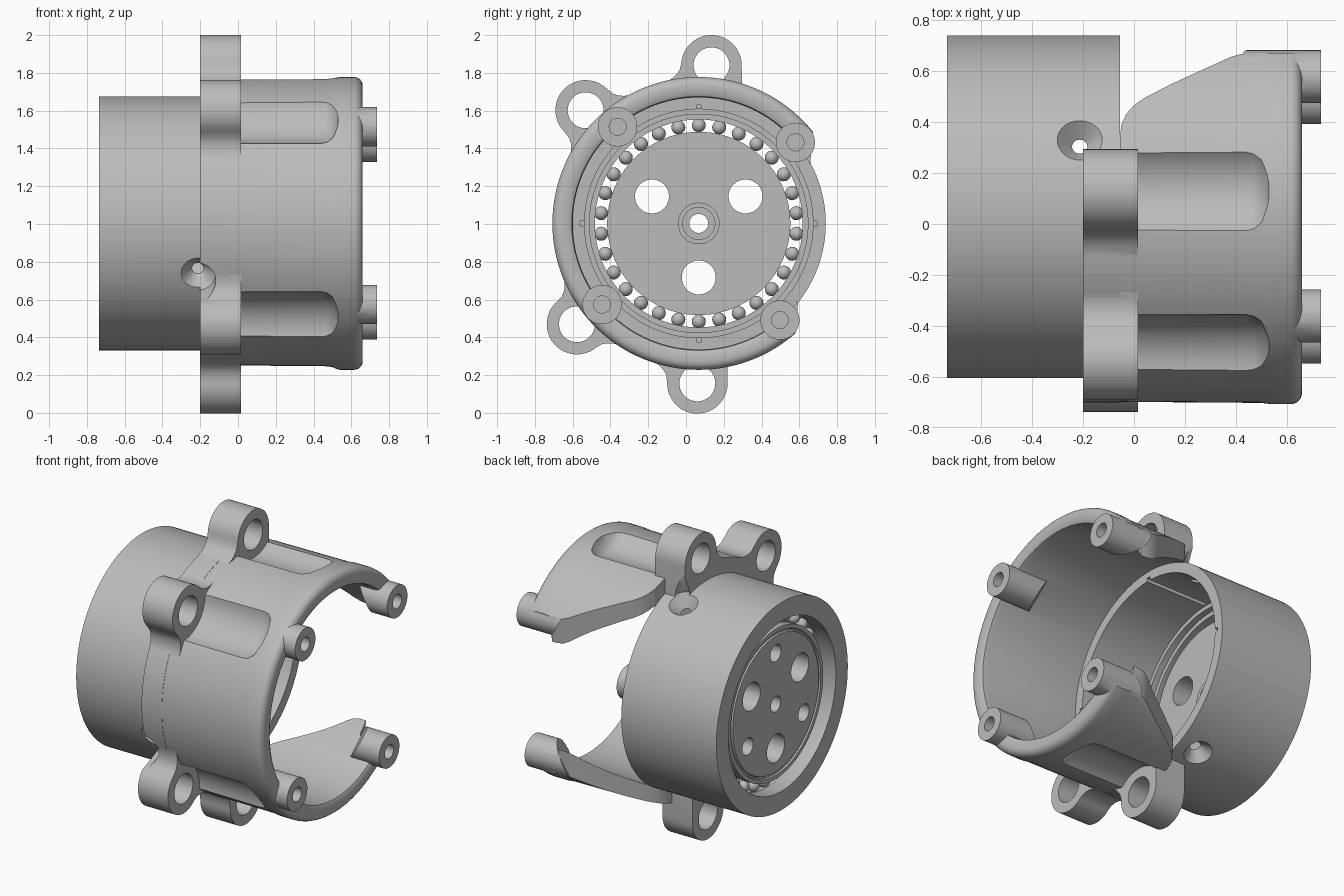
import bpy, bmesh
from math import cos, sin, pi, radians
from mathutils import Matrix

cube = bpy.data.objects.get("Cube")
if cube:
    bpy.data.objects.remove(cube)

grey = bpy.data.materials.new("plain grey")
grey.use_nodes = True
COLOUR = (0.5, 0.5, 0.5, 1)
grey.diffuse_color = COLOUR
grey.node_tree.nodes["Principled BSDF"].inputs["Base Color"].default_value = COLOUR

# Main axis runs along x through this centre; polar angles go from +y towards +z
AXIS = Matrix.Translation((0, 0.0675, 1.003))
ACROSS = Matrix(((0, 0, 1, 0), (1, 0, 0, 0), (0, 1, 0, 0), (0, 0, 0, 1)))


def turned(deg):
    return AXIS @ Matrix.Rotation(radians(deg), 4, 'X')


def at(radius, deg):
    return turned(deg) @ Matrix.Translation((0, radius, 0))


def finish(name, bm, matrix):
    bmesh.ops.transform(bm, matrix=matrix, verts=bm.verts)
    bmesh.ops.recalc_face_normals(bm, faces=bm.faces)
    mesh = bpy.data.meshes.new(name)
    bm.to_mesh(mesh)
    bm.free()
    mesh.materials.append(grey)
    obj = bpy.data.objects.new(name, mesh)
    bpy.context.collection.objects.link(obj)
    return obj


def lathe(name, profile, matrix=AXIS, steps=96, closed=False):
    """Turn an (x, radius) profile about the local x axis."""
    bm = bmesh.new()
    vs = [bm.verts.new((x, r, 0)) for x, r in profile]
    for a, b in zip(vs, vs[1:] + (vs[:1] if closed else [])):
        if a is not b:
            bm.edges.new((a, b))
    bmesh.ops.spin(bm, geom=bm.verts[:] + bm.edges[:], cent=(0, 0, 0), axis=(1, 0, 0),
                   angle=2 * pi, steps=steps, use_merge=True)
    bmesh.ops.remove_doubles(bm, verts=bm.verts, dist=1e-5)
    return finish(name, bm, matrix)


def rod(name, x0, x1, r, matrix, steps=40):
    return lathe(name, [(x0, 0), (x0, r), (x1, r), (x1, 0)], matrix, steps)


def prism(name, points, low, high, matrix):
    """Extrude a flat outline along local z."""
    bm = bmesh.new()
    face = bm.faces.new([bm.verts.new((a, b, low)) for a, b in points])
    out = bmesh.ops.extrude_face_region(bm, geom=[face])
    moved = [v for v in out["geom"] if isinstance(v, bmesh.types.BMVert)]
    bmesh.ops.translate(bm, verts=moved, vec=(0, 0, high - low))
    # the first cap is kept by the extrusion only when it has no neighbours
    bmesh.ops.holes_fill(bm, edges=[e for e in bm.edges if e.is_boundary], sides=0)
    return finish(name, bm, matrix)


def combine(obj, others, operation='DIFFERENCE'):
    """Apply booleans in turn and remove the helper solids."""
    for other in others:
        mod = obj.modifiers.new("bool", 'BOOLEAN')
        mod.operation, mod.solver, mod.object = operation, 'EXACT', other
        other.hide_render = True
        graph = bpy.context.evaluated_depsgraph_get()
        mesh = bpy.data.meshes.new_from_object(obj.evaluated_get(graph))
        obj.modifiers.clear()
        obj.data = mesh
        bpy.data.objects.remove(other)
    return obj


def sinks():
    """Countersunk radial holes."""
    tilt = Matrix.Translation((-.213, 0, 0)) @ Matrix.Rotation(pi / 2, 4, 'Z')
    outline = [(.5, 0), (.5, .03), (.605, .03), (.68, .095), (.9, .095), (.9, 0)]
    return [lathe("sink", outline, turned(a) @ tilt, 32) for a in (67, 203, 293)]


LUGS = [(0.84, 85.4), (0.847, 135), (0.837, 219.6), (0.847, 269.5)]
BOSSES = [(40, .51), (130, .43), (220, .43), (310, .51)]
OPEN = turned(-5)      # the open side of the cover faces this way

# Drum: hollow shell with bearing seat at its closed end
drum = lathe("drum", [(-.735, .6725), (-.055, .6725), (-.055, .605), (-.5, .605), (-.5, .578),
                      (-.54, .578), (-.54, .55), (-.575, .55), (-.59, .56), (-.62, .56),
                      (-.635, .55), (-.735, .55)], closed=True, steps=128)
slot = [(.58, -.013), (.628, -.013), (.628, .013), (.58, .013)]
combine(drum, [prism("slot", slot, -.49, 0, turned(a) @ ACROSS) for a in (0, 90, 180, 270)])
combine(drum, sinks())

# Inner disc with its bolt holes
disc = lathe("bearing_disc", [(-.69, 0), (-.69, .44), (-.68, .445), (-.68, .455), (-.69, .46),
                              (-.69, .485), (-.64, .485), (-.63, .477), (-.58, .477), (-.57, .485),
                              (-.525, .485), (-.525, .11), (-.515, .11), (-.515, .085),
                              (-.525, .085), (-.525, 0)])
cuts = [rod("bore", -1, 0, .05, AXIS)]
for a in (30, 150, 270):
    cuts.append(rod("bolt_hole", -1, 0, .09, at(.286, a)))
    cuts.append(rod("blind_hole", -1, -.57, .055, at(.33, a + 60)))
combine(disc, cuts)

# Bearing balls
bm = bmesh.new()
for i in range(30):
    spot = Matrix.Translation((-.605, .52 * sin(i * pi / 15), .52 * cos(i * pi / 15)))
    bmesh.ops.create_uvsphere(bm, u_segments=16, v_segments=10, radius=.037, matrix=spot)
finish("bearing_balls", bm, AXIS)

# Mounting flange: a band round the drum with four flared lugs
flange = lathe("flange", [(-.2, .6725), (-.2, .768), (-.055, .768), (-.055, .6725)], closed=True)


def lug(radius, deg):
    tip = [(radius + .16 * cos(t * pi / 24), .16 * sin(t * pi / 24)) for t in range(-12, 13)]
    flare = [(.805, .165), (.78, .178), (.758, .197), (.74, .22), (.724, .25)]
    base = [(.674 * cos(radians(t)), .674 * sin(radians(t))) for t in range(18, -19, -4)]
    side = [(u, -v) for u, v in reversed(flare)]
    return prism("lug", tip + flare + base + side, -.2, .015, turned(deg) @ ACROSS)


combine(flange, [lug(*p) for p in LUGS], 'UNION')
trim = [(.228, 2), (.228, 0), (.153, 0), (.153, -2), (2, -2), (2, 2)]
combine(flange, [prism("trim", trim, -1, 1, AXIS @ ACROSS)])
combine(flange, [rod("hole", -1, 1, .095, at(*p)) for p in LUGS] + sinks())

# Cover: rounded shell, open on one side with sloping arm edges
rim = [(.615 + .045 * sin(t * pi / 12), .73 + .045 * cos(t * pi / 12)) for t in range(7)]
cover = lathe("cover", [(-.055, .667), (-.055, .766), (.5, .77), (.54, .775)] + rim +
              [(.66, .69), (.65, .672), (.62, .667)], closed=True, steps=128)
opening = [(-.2, .2), (-.055, .21), (-.05, .26), (-.03, .305), (0, .34), (.04, .37), (.15, .43),
           (.38, .543), (.42, .556), (.46, .56), (1, .56), (1, 2), (-.2, 2)]
wedge = [(0, 0), (2 * cos(radians(41)), -2 * sin(radians(41))),
         (2 * cos(radians(41)), 2 * sin(radians(41)))]
combine(cover, [prism("opening", opening, -2, 2, OPEN),
                prism("wedge", wedge, .5, 1, OPEN @ ACROSS)])


def boss(deg, start):
    """Screw boss with a slanted inner end."""
    obj = rod("boss", start, .735, .104, Matrix())
    for v in obj.data.vertices:
        if v.co.x < .6:
            v.co.x -= v.co.y * .8
    obj.data.transform(at(.668, deg))
    return obj


combine(cover, [boss(*b) for b in BOSSES], 'UNION')
combine(cover, [rod("screw_hole", .64, 1, .045, at(.668, a)) for a, _ in BOSSES])

# Bolt clearance channels in the cover, in line with the lugs
channel = [(-.3, 0), (-.3, .22), (.44, .22), (.47, .214), (.5, .195), (.53, .14), (.53, 0)]
combine(cover, [lathe("channel", channel, at(.91, a), 64) for _, a in LUGS])

# Smooth shading with sharp edges kept
bpy.ops.object.select_all(action='DESELECT')
for name in ("drum", "bearing_disc", "bearing_balls", "flange", "cover"):
    bpy.data.objects[name].select_set(True)
bpy.context.view_layer.objects.active = bpy.data.objects["drum"]
bpy.ops.object.shade_smooth_by_angle(angle=radians(35))
